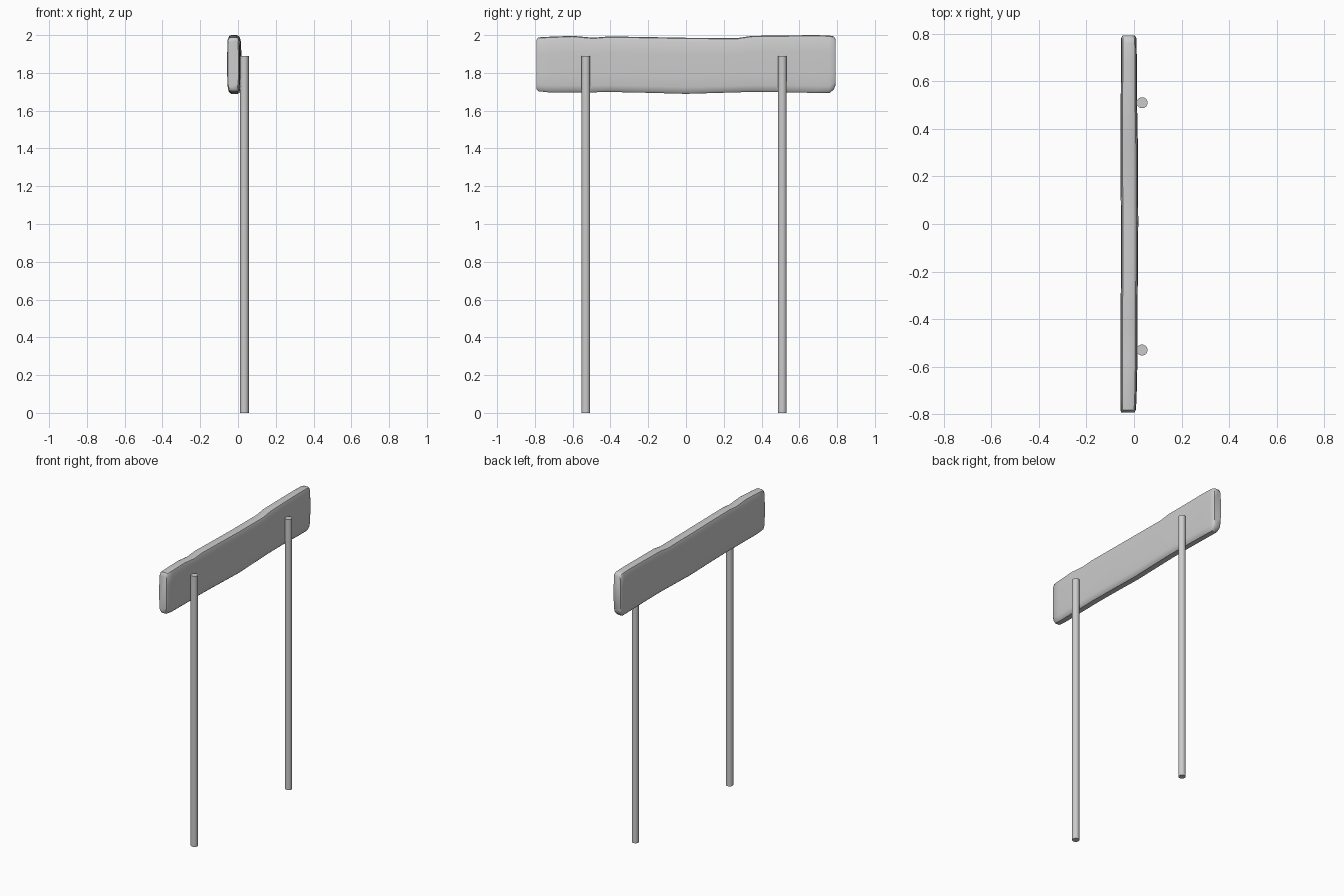
import bpy, bmesh, math

# Board stations along its length: y, z bottom, z top, x back, x front
STATIONS = [
    (-0.792, 1.715, 1.975, -0.054, 0.002),
    (-0.782, 1.703, 1.988, -0.057, 0.008),
    (-0.73, 1.697, 1.991, -0.057, 0.011),
    (-0.60, 1.697, 1.996, -0.056, 0.014),
    (-0.49, 1.697, 1.986, -0.056, 0.015),
    (-0.41, 1.699, 1.993, -0.057, 0.015),
    (-0.22, 1.695, 1.990, -0.055, 0.016),
    (0.00, 1.689, 1.986, -0.055, 0.018),
    (0.27, 1.697, 1.984, -0.057, 0.017),
    (0.35, 1.699, 1.996, -0.057, 0.016),
    (0.50, 1.698, 1.998, -0.056, 0.013),
    (0.68, 1.694, 2.000, -0.055, 0.012),
    (0.76, 1.693, 1.998, -0.055, 0.011),
    (0.782, 1.712, 1.993, -0.054, 0.010),
    (0.792, 1.735, 1.980, -0.049, 0.004),
]

# Worn cross-section in unit width and height
SECTION = [(0.24, 0.0), (0.76, 0.0), (0.91, 0.035), (0.98, 0.12), (1.0, 0.3),
           (1.0, 0.7), (0.97, 0.93), (0.88, 0.985), (0.72, 1.0), (0.28, 1.0),
           (0.12, 0.985), (0.03, 0.93), (0.0, 0.7), (0.0, 0.3), (0.02, 0.12),
           (0.09, 0.035)]


def build_board():
    bm = bmesh.new()
    rings = [[bm.verts.new((x0 + u * (x1 - x0), y, z0 + v * (z1 - z0)))
              for u, v in SECTION] for y, z0, z1, x0, x1 in STATIONS]
    n = len(SECTION)
    for a, b in zip(rings, rings[1:]):
        for i in range(n):
            j = (i + 1) % n
            bm.faces.new((a[i], a[j], b[j], b[i]))
    bm.faces.new(rings[0])
    bm.faces.new(rings[-1])
    bmesh.ops.recalc_face_normals(bm, faces=bm.faces)
    mesh = bpy.data.meshes.new("sign_board")
    bm.to_mesh(mesh)
    bm.free()
    board = bpy.data.objects.new("sign_board", mesh)
    bpy.context.collection.objects.link(board)
    return board


def smooth(obj):
    bpy.ops.object.select_all(action='DESELECT')
    obj.select_set(True)
    bpy.context.view_layer.objects.active = obj
    bpy.ops.object.shade_smooth_by_angle(angle=math.radians(40))


smooth(build_board())

# Two round posts against the front of the board
for name, y in (("post_left", -0.53), ("post_right", 0.51)):
    bpy.ops.mesh.primitive_cylinder_add(vertices=32, radius=0.023, depth=1.89,
                                        location=(0.034, y, 0.945))
    post = bpy.context.object
    post.name = name
    smooth(post)
